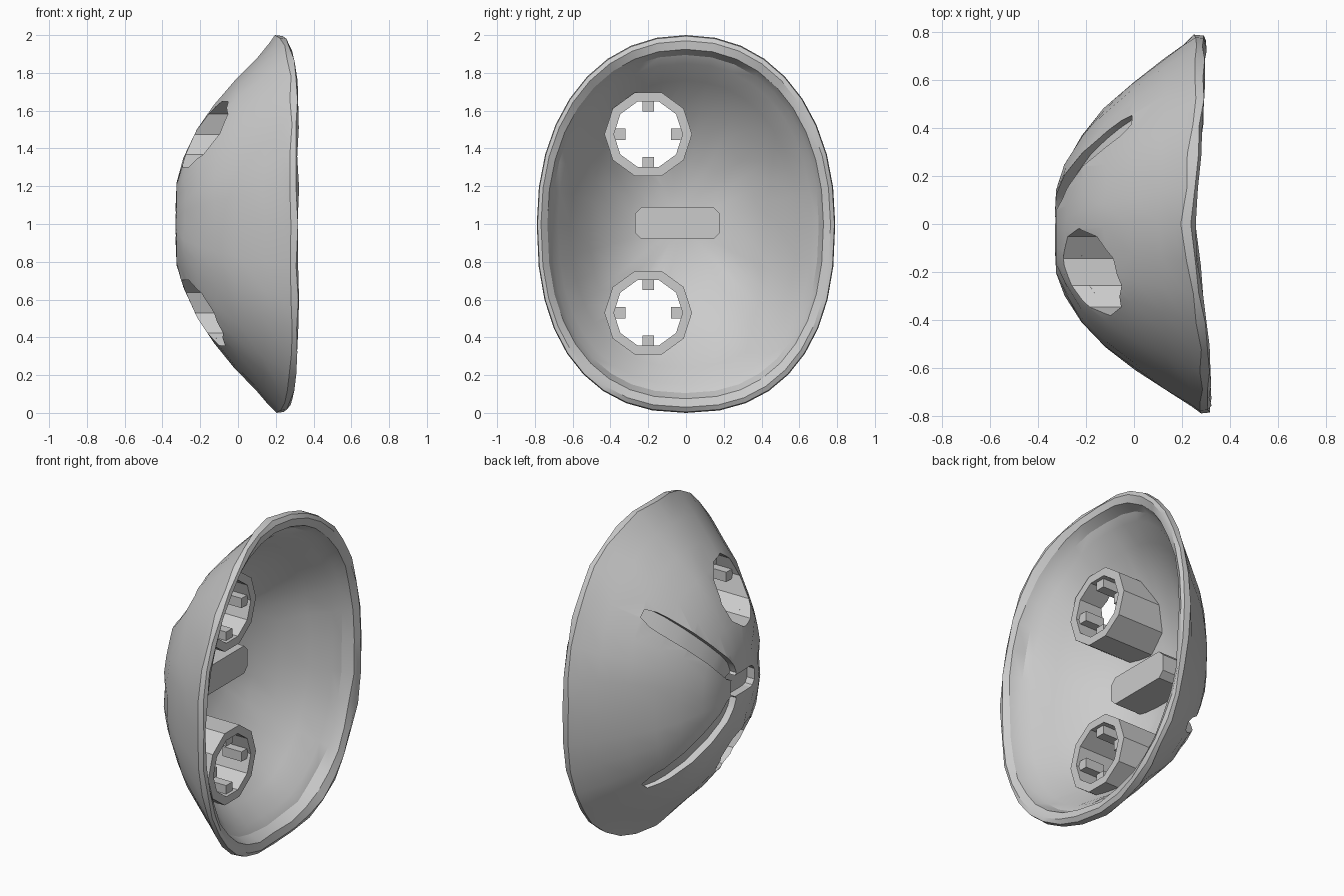
import bpy, bmesh, random
from math import sin, cos, pi, copysign
from mathutils import Vector, Matrix

HALF_Y, SEGMENTS = 0.79, 36
OUTER = [(0.1, -0.33), (0.22, -0.325), (0.35, -0.285), (0.5, -0.215), (0.63, -0.125),
         (0.76, -0.015), (0.88, 0.1), (0.96, 0.17), (1, 0.2), (0.995, 0.235)]
INNER = [(0.97, 0.25), (0.925, 0.245), (0.895, 0.19), (0.85, 0.16), (0.76, 0.06),
         (0.63, -0.05), (0.5, -0.145), (0.35, -0.215), (0.22, -0.255), (0.1, -0.265)]

if "Cube" in bpy.data.objects:
    bpy.data.objects.remove(bpy.data.objects["Cube"], do_unlink=True)


def finish(name, bm):
    bmesh.ops.recalc_face_normals(bm, faces=bm.faces)
    mesh = bpy.data.meshes.new(name)
    bm.to_mesh(mesh)
    bm.free()
    obj = bpy.data.objects.new(name, mesh)
    bpy.context.collection.objects.link(obj)
    return obj


def activate(obj):
    bpy.ops.object.select_all(action='DESELECT')
    obj.select_set(True)
    bpy.context.view_layer.objects.active = obj


def boolean(obj, cutter, operation='DIFFERENCE'):
    mod = obj.modifiers.new("boolean", 'BOOLEAN')
    mod.operation, mod.solver, mod.object = operation, 'EXACT', cutter
    activate(obj)
    bpy.ops.object.modifier_apply(modifier=mod.name)


def power(z):
    # The lower half is a little squarer than the upper half
    return 2.15 if z > 0 else 2.35


def saddle(y, r):
    # The rim bows toward +x on its two long sides
    height = 0.055 if y > 0 else 0.08
    return height * min(1, abs(y) / 0.55) * r ** 6


def bowl(name, profile):
    # Loft egg-shaped rings along a profile and close both ends
    rng = random.Random(4)
    bm = bmesh.new()
    rings = []
    for r, x in profile:
        ring = []
        for i in range(SEGMENTS):
            a = 2 * pi * i / SEGMENTS
            n = 2 / power(sin(a))
            y, z = (copysign(abs(f) ** n, f) * r for f in (cos(a), sin(a)))
            y = y * HALF_Y - 0.04 * (1 - r)
            wobble = rng.uniform(-0.008, 0.008) if r > 0.3 else 0
            ring.append(bm.verts.new((x + saddle(y, r) + wobble, y, 1 + z)))
        rings.append(ring)
    for a, b in zip(rings, rings[1:]):
        for i in range(SEGMENTS):
            j = (i + 1) % SEGMENTS
            bm.faces.new((a[i], a[j], b[j], b[i]))
    for ring in (rings[0], rings[-1]):
        bmesh.ops.poke(bm, faces=[bm.faces.new(ring)])
    return finish(name, bm)


def surface_x(y, z):
    r, n = 0.5, power(z - 1)
    for _ in range(4):
        r = (abs((y + 0.04 * (1 - r)) / HALF_Y) ** n + abs(z - 1) ** n) ** (1 / n)
    for (r0, x0), (r1, x1) in zip(OUTER, OUTER[1:]):
        if r <= r1:
            return x0 + (x1 - x0) * max(0, (r - r0) / (r1 - r0)) + saddle(y, r)
    return OUTER[-1][1]


def groove_cutter(start, end, width, depth, steps=12):
    # Round-ended strip that follows the outside surface
    bm = bmesh.new()
    start, end = Vector(start), Vector(end)
    side = (end - start).normalized().orthogonal() * width / 2
    rows = []
    for i in range(steps + 1):
        t = i / steps
        mid = start.lerp(end, t)
        taper = min(1, 0.5 + 5 * min(t, 1 - t))
        row = []
        for s, d in ((-1, depth), (1, depth), (1, -0.12), (-1, -0.12)):
            p = mid + side * s * taper
            row.append(bm.verts.new((surface_x(*p) + d, p.x, p.y)))
        rows.append(row)
    for a, b in zip(rows, rows[1:]):
        for i in range(4):
            j = (i + 1) % 4
            bm.faces.new((a[i], a[j], b[j], b[i]))
    bm.faces.new(rows[0])
    bm.faces.new(rows[-1])
    bmesh.ops.triangulate(bm, faces=bm.faces)
    return finish("groove_cutter", bm)


def prism(name, outline, x0, x1):
    # Extrude a (y, z) outline along x
    bm = bmesh.new()
    face = bm.faces.new([bm.verts.new((x0, y, z)) for y, z in outline])
    new = bmesh.ops.extrude_face_region(bm, geom=[face])["geom"]
    bmesh.ops.translate(bm, vec=(x1 - x0, 0, 0),
                        verts=[v for v in new if isinstance(v, bmesh.types.BMVert)])
    return finish(name, bm)


def polygon(y, z, radius, sides=10):
    return [(y + radius * cos(2 * pi * i / sides), z + radius * sin(2 * pi * i / sides))
            for i in range(sides)]


def remove(*objects):
    for obj in objects:
        bpy.data.objects.remove(obj, do_unlink=True)


# Shell, and the solid used to trim the sockets to its outside
shell = bowl("shell", OUTER + INNER)
trim = bowl("trim_solid", OUTER)
trim.data.transform(Matrix.Translation((0.02, 0, 0)))
parts = [shell]

# Grooves on the outside: two long diagonals meeting a short middle one
grooves = [((0, 1 + s * 0.06), (0.435, 1 + s * 0.53), 0.1, 0.042) for s in (1, -1)]
grooves.append(((-0.2, 1), (0.04, 1), 0.13, 0.05))
for groove in grooves:
    cutter = groove_cutter(*groove)
    boolean(shell, cutter)
    remove(cutter)

# Sockets: open tubes through the shell with four ribs inside each
for label, z in (("upper", 1.475), ("lower", 0.53)):
    y = -0.2
    tube = prism(label + "_socket", polygon(y, z, 0.232), -0.4, 0.1)
    bore = prism("bore_cutter", polygon(y, z, 0.182), -0.6, 0.6)
    boolean(tube, trim, 'INTERSECT')
    boolean(tube, bore)
    boolean(shell, bore)
    remove(bore)
    parts.append(tube)
    for i, (dy, dz) in enumerate(((1, 0), (0, 1), (-1, 0), (0, -1))):
        corners = [(0.12, -0.03), (0.185, -0.03), (0.185, 0.03), (0.12, 0.03)]
        outline = [(y + a * dy - b * dz, z + a * dz + b * dy) for a, b in corners]
        parts.append(prism(f"{label}_rib_{i + 1}", outline, -0.05, 0.08))
remove(trim)

# Boss behind the middle groove, with chamfered corners
boss = [(0.19, 0.085), (0.225, 0.05), (0.225, -0.05), (0.19, -0.085)]
boss += [(-a, b) for a, b in reversed(boss)]
parts.append(prism("middle_boss", [(a - 0.045, b + 1.005) for a, b in boss], -0.275, -0.06))

for obj in parts:
    activate(obj)
    bpy.ops.object.shade_smooth_by_angle(angle=0.4)
